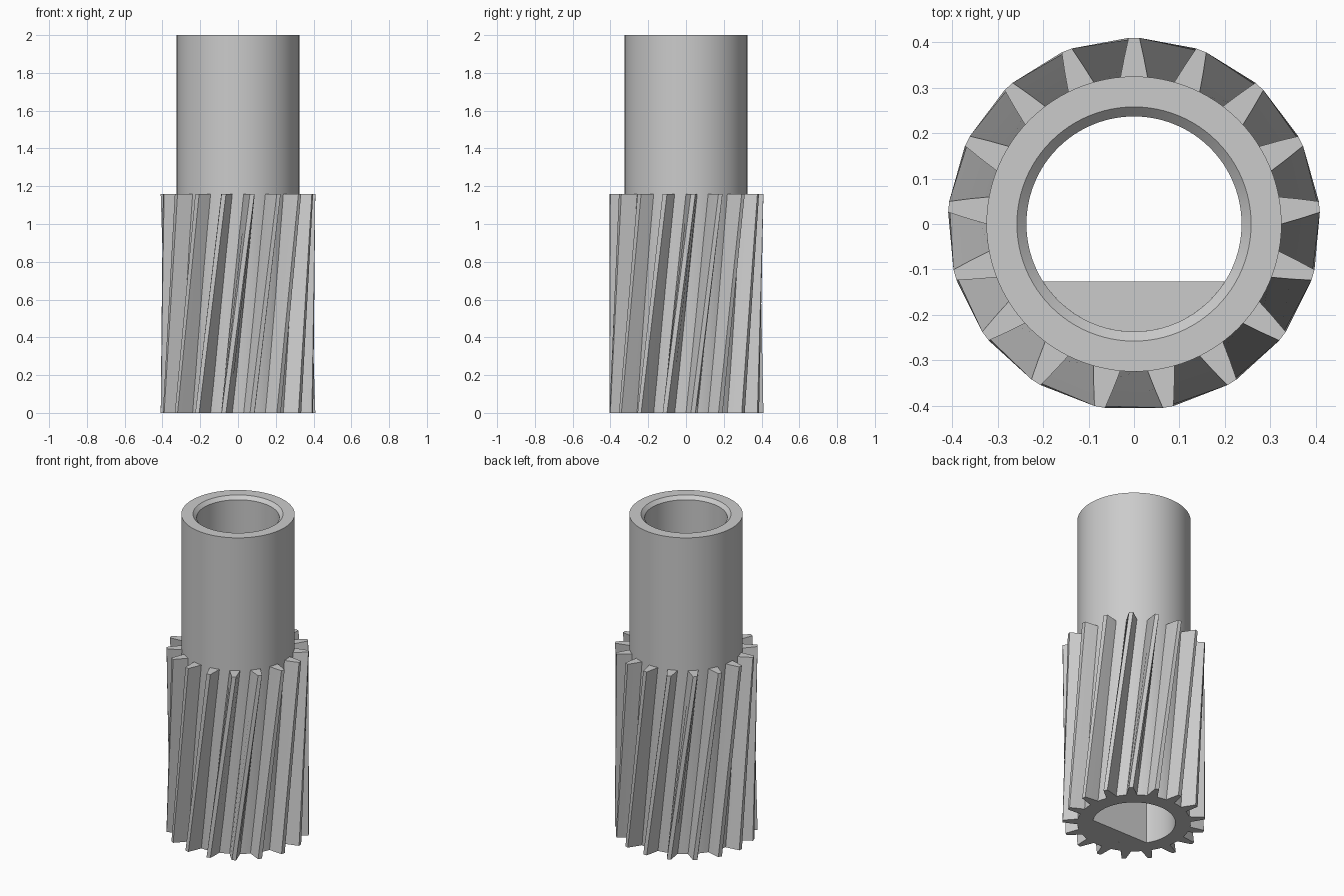
import bpy, bmesh
from math import sin, cos, pi, asin, radians

TEETH = 17
GEAR_TOP = 1.16
BORE = 0.237
ROOT = 0.325

old = bpy.data.objects.get("Cube")
if old:
    bpy.data.objects.remove(old, do_unlink=True)

steel = bpy.data.materials.new("grey_steel")
steel.use_nodes = True
grey = (0.6, 0.6, 0.6, 1)
steel.diffuse_color = grey
steel.node_tree.nodes["Principled BSDF"].inputs["Base Color"].default_value = grey


def make_object(name, bm, angle=30):
    bmesh.ops.recalc_face_normals(bm, faces=bm.faces)
    mesh = bpy.data.meshes.new(name)
    bm.to_mesh(mesh)
    bm.free()
    mesh.materials.append(steel)
    obj = bpy.data.objects.new(name, mesh)
    bpy.context.collection.objects.link(obj)
    bpy.ops.object.select_all(action='DESELECT')
    obj.select_set(True)
    bpy.context.view_layer.objects.active = obj
    bpy.ops.object.shade_smooth_by_angle(angle=radians(angle))
    return obj


def loft(bm, rings, closed=False):
    """Join rings of points with quads; cap both ends unless closed on itself."""
    loops = [[bm.verts.new(p) for p in ring] for ring in rings]
    pairs = list(zip(loops, loops[1:]))
    if closed:
        pairs.append((loops[-1], loops[0]))
    for a, b in pairs:
        n = len(a)
        for i in range(n):
            j = (i + 1) % n
            bm.faces.new((a[i], a[j], b[j], b[i]))
    if not closed:
        bm.faces.new(loops[0][::-1])
        bm.faces.new(loops[-1])


def circle(r, z, n=96):
    return [(r * cos(2 * pi * i / n), r * sin(2 * pi * i / n), z) for i in range(n)]


# Hollow shaft with a chamfered mouth
bm = bmesh.new()
profile = [(BORE, 0), (ROOT, 0), (ROOT, 2), (0.258, 2), (BORE, 1.979)]
loft(bm, [circle(r, z) for r, z in profile], closed=True)
make_object("hollow_shaft", bm)

# Slanted gear teeth: each runs straight from one pitch to the next
half = [(0.318, 0.031), (0.365, 0.022), (0.41, 0.012)]
outline = half + [(r, -w) for r, w in reversed(half)]


def tooth_ring(angle, z):
    return [(r * cos(angle) - w * sin(angle), r * sin(angle) + w * cos(angle), z)
            for r, w in outline]


bm = bmesh.new()
pitch = 2 * pi / TEETH
for k in range(TEETH):
    top = pi / 2 + k * pitch
    loft(bm, [tooth_ring(top - pitch, 0), tooth_ring(top, GEAR_TOP)])
make_object("gear_teeth", bm, angle=20)

# Flat key filling one side of the bore
bm = bmesh.new()
start = asin(0.127 / BORE)
steps = 24
arc = [-start - (pi - 2 * start) * i / steps for i in range(steps + 1)]
loft(bm, [[(BORE * cos(a), BORE * sin(a), z) for a in arc] for z in (0, GEAR_TOP)])
make_object("bore_flat", bm)
